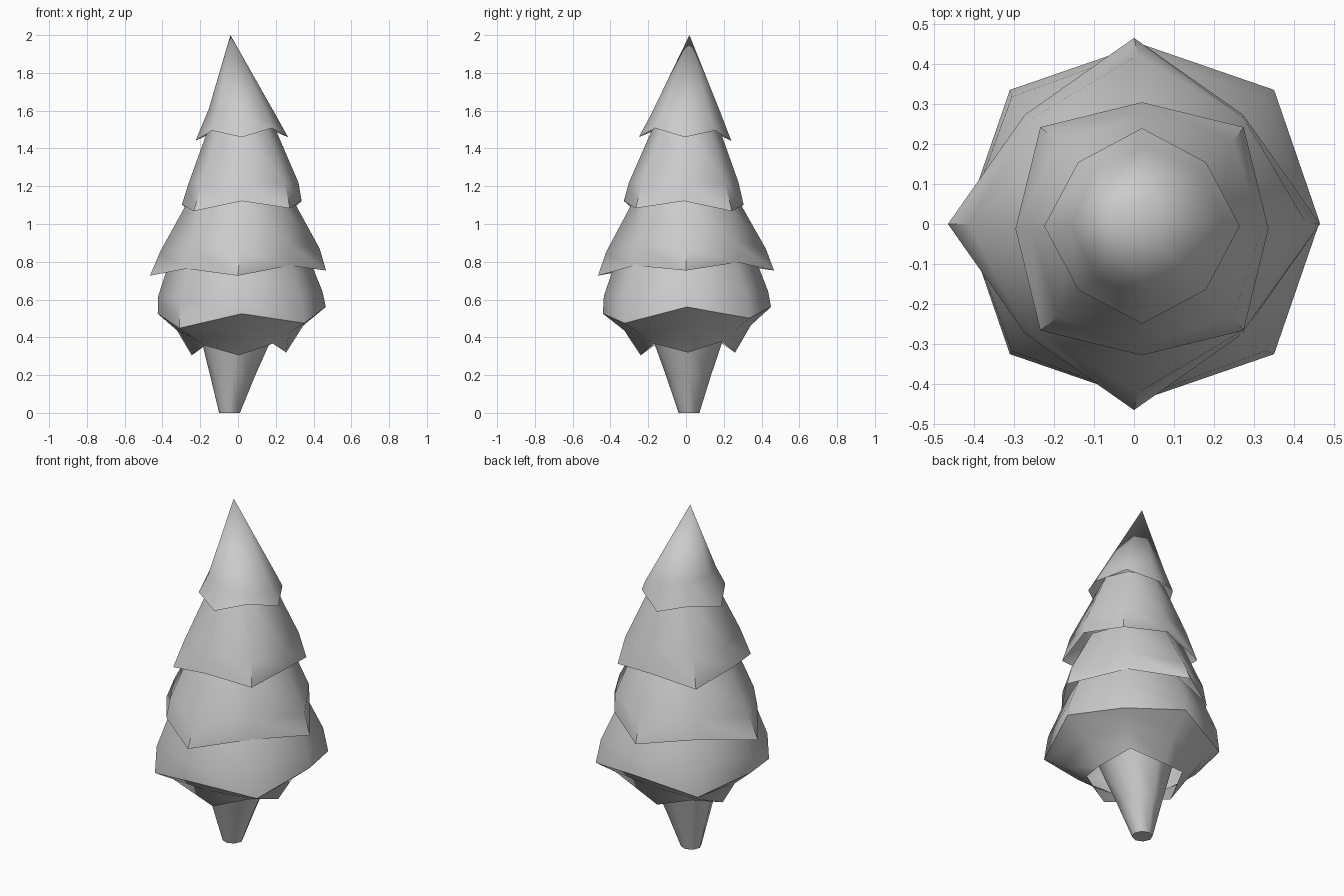
import bpy, bmesh
from math import sin, cos, pi, radians

if "Cube" in bpy.data.objects:
    bpy.data.objects.remove(bpy.data.objects["Cube"])


def shell(name, rings, apex=None, cap_end=False):
    """Eight-sided skin through rings of
    (cx, cy, cardinal radius, cardinal z, diagonal radius, diagonal z, x tilt, y tilt)."""
    bm = bmesh.new()
    loops = []
    for cx, cy, rc, zc, rd, zd, tx, ty in rings:
        loop = []
        for i in range(8):
            r, z = (rd, zd) if i % 2 else (rc, zc)
            dx, dy = r * cos(i * pi / 4), r * sin(i * pi / 4)
            loop.append(bm.verts.new((cx + dx, cy + dy, z + tx * dx + ty * dy)))
        loops.append(loop)
    if apex:
        tip = bm.verts.new(apex)
        for i in range(8):
            bm.faces.new((tip, loops[0][i], loops[0][(i + 1) % 8]))
    for a, b in zip(loops, loops[1:]):
        for i in range(8):
            j = (i + 1) % 8
            bm.faces.new((a[i], b[i], b[j], a[j]))
    if cap_end:
        bm.faces.new(list(reversed(loops[-1])))
    bmesh.ops.recalc_face_normals(bm, faces=bm.faces)
    mesh = bpy.data.meshes.new(name)
    bm.to_mesh(mesh)
    bm.free()
    obj = bpy.data.objects.new(name, mesh)
    bpy.context.collection.objects.link(obj)
    bpy.ops.object.select_all(action='DESELECT')
    obj.select_set(True)
    bpy.context.view_layer.objects.active = obj
    bpy.ops.object.shade_smooth_by_angle(angle=radians(50))
    return obj


# Leaning pointed crown
shell("crown_tier", [
    (0.035, 0.0, 0.19, 1.57, 0.19, 1.57, -0.2, 0.0),
    (0.02, -0.005, 0.245, 1.45, 0.226, 1.495, 0.04, -0.04),
], apex=(-0.04, 0.018, 2.0))

# Upper tier, lowest on its diagonals
shell("upper_tier", [
    (0.02, 0.0, 0.175, 1.51, 0.175, 1.51, 0.0, 0.0),
    (0.03, -0.012, 0.29, 1.22, 0.31, 1.22, 0.0, 0.0),
    (0.02, -0.012, 0.317, 1.112, 0.36, 1.068, 0.03, -0.03),
])

# Middle tier, lowest on its cardinal points
shell("middle_tier", [
    (0.015, 0.0, 0.275, 1.13, 0.275, 1.13, 0.0, 0.0),
    (0.01, 0.0, 0.423, 0.86, 0.375, 0.89, 0.02, 0.02),
    (0.0, 0.0, 0.466, 0.74, 0.387, 0.78, 0.03, 0.03),
])

# Lower tier
LOWER_RIM = (0.02, 0.005, 0.445, 0.543, 0.468, 0.475, 0.04, 0.04)
shell("lower_tier", [
    (0.01, 0.0, 0.37, 0.81, 0.37, 0.81, 0.0, 0.0),
    (0.012, 0.0, 0.435, 0.63, 0.45, 0.62, 0.03, 0.03),
    LOWER_RIM,
])

# Tapering underside with zigzag hem
shell("underside", [
    LOWER_RIM,
    (0.012, 0.008, 0.335, 0.45, 0.365, 0.422, 0.04, 0.04),
    (0.005, 0.01, 0.25, 0.312, 0.255, 0.367, 0.03, 0.03),
])

# Trunk narrowing to the ground
shell("trunk", [
    (-0.005, 0.01, 0.2, 0.43, 0.2, 0.43, 0.0, 0.0),
    (-0.028, 0.013, 0.12, 0.2, 0.12, 0.2, 0.0, 0.0),
    (-0.045, 0.016, 0.055, 0.0, 0.055, 0.0, 0.0, 0.0),
], cap_end=True)
